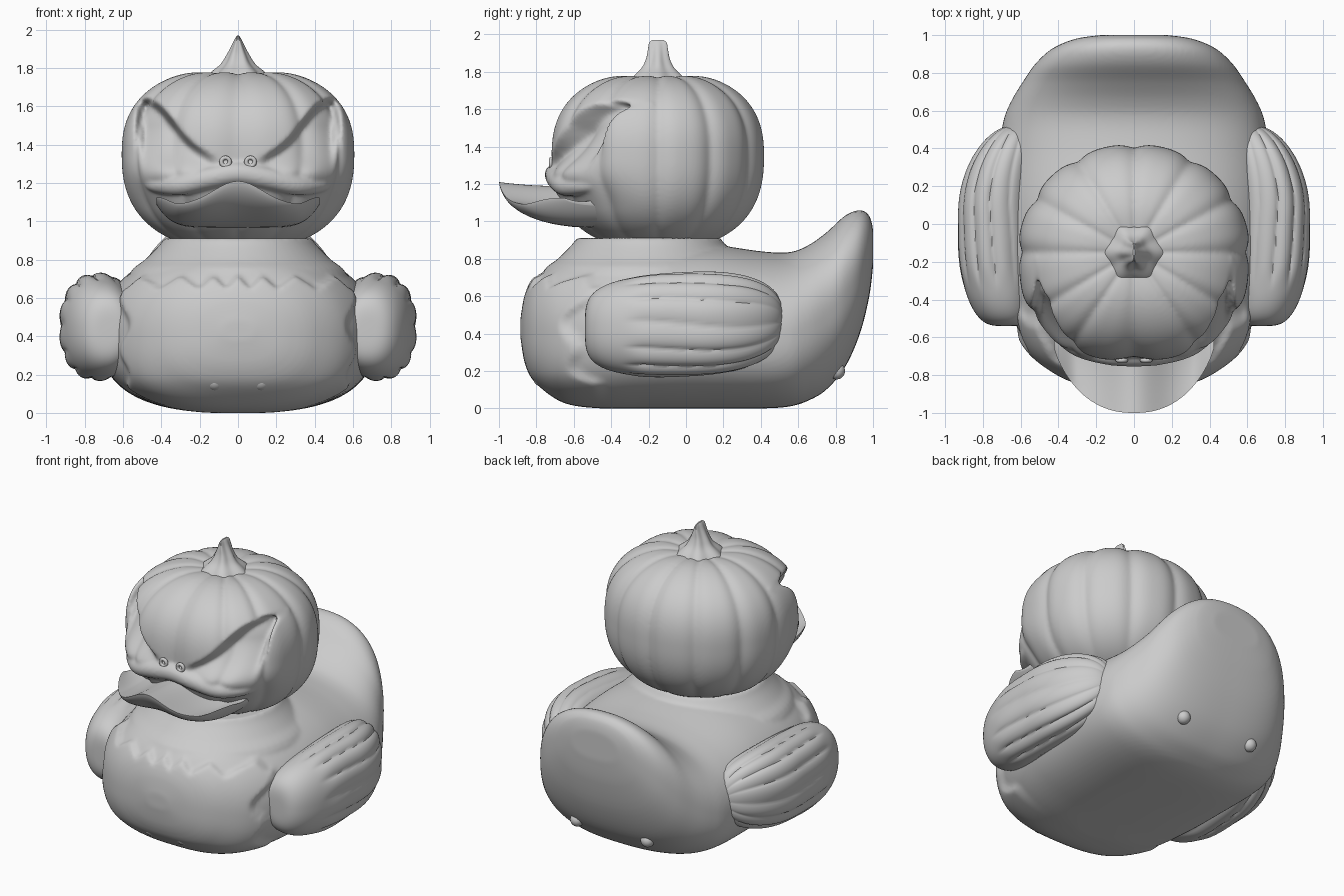
import bpy, bmesh, math
from math import sin, cos, pi
from mathutils import Vector

cube = bpy.data.objects.get("Cube")
if cube:
    bpy.data.objects.remove(cube, do_unlink=True)

grey = bpy.data.materials.new("matte grey")
grey.use_nodes = True
grey.diffuse_color = (0.6, 0.6, 0.6, 1)
grey.node_tree.nodes["Principled BSDF"].inputs["Base Color"].default_value = (0.6, 0.6, 0.6, 1)


def spow(v, p):
    return math.copysign(abs(v) ** p, v)


def step(v):
    v = max(0.0, min(1.0, v))
    return v * v * (3 - 2 * v)


def spline(rows, n):
    """Smooth curve of n points through the given rows."""
    rows = [Vector(r) for r in rows]
    out = []
    for k in range(n):
        t = k / (n - 1) * (len(rows) - 1)
        i = min(int(t), len(rows) - 2)
        f = t - i
        a, b = rows[i], rows[i + 1]
        ta = (b - rows[max(i - 1, 0)]) / 2
        tb = (rows[min(i + 2, len(rows) - 1)] - a) / 2
        out.append(a * (2*f**3 - 3*f*f + 1) + ta * (f**3 - 2*f*f + f)
                   + b * (3*f*f - 2*f**3) + tb * (f**3 - f*f))
    return out


def loft(bm, rings):
    """Skin closed rings and cap both ends."""
    vs = [[bm.verts.new(p) for p in r] for r in rings]
    n = len(vs[0])
    for a, b in zip(vs, vs[1:]):
        for i in range(n):
            j = (i + 1) % n
            bm.faces.new((a[i], a[j], b[j], b[i]))
    bm.faces.new(vs[0])
    bm.faces.new(vs[-1])


def finish(name, bm, mirror=False):
    bmesh.ops.recalc_face_normals(bm, faces=bm.faces[:])
    me = bpy.data.meshes.new(name)
    bm.to_mesh(me)
    bm.free()
    me.materials.append(grey)
    ob = bpy.data.objects.new(name, me)
    bpy.context.collection.objects.link(ob)
    bpy.ops.object.select_all(action="DESELECT")
    ob.select_set(True)
    bpy.context.view_layer.objects.active = ob
    bpy.ops.object.shade_smooth_by_angle(angle=math.radians(50))
    if mirror:
        ob.modifiers.new("Mirror", "MIRROR")
    return ob


def fuse(ob, voxel, rounds):
    """Melt overlapping shells into one soft skin."""
    melt = ob.modifiers.new("Fuse", "REMESH")
    melt.mode, melt.voxel_size, melt.use_smooth_shade = "VOXEL", voxel, True
    soft = ob.modifiers.new("Soften", "SMOOTH")
    soft.factor, soft.iterations = .5, rounds


def angles(n):
    return [2 * pi * i / n for i in range(n)]


# Body: cross-sections along y (y, bottom, top, half width), with a raised feather bib
sections = [(-.855, .38, .48, .08), (-.83, .24, .61, .25), (-.77, .13, .72, .4),
            (-.65, .03, .81, .55), (-.45, 0, .86, .66), (-.2, 0, .88, .71),
            (.1, 0, .88, .72), (.4, 0, .84, .71), (.55, .01, .835, .69),
            (.65, .04, .87, .65), (.75, .1, .94, .59), (.85, .22, 1.03, .52),
            (.93, .4, 1.06, .43), (.98, .6, 1.03, .31), (1, .76, .96, .18)]


def bib(p):
    zig = abs((p.x * 6.5 + .2 * sin(p.x * 9)) % 1 - .5) * .13
    wave = .025 * sin(p.z * 24)
    inside = (step((.66 + zig - p.z) / .03) * step((.6 + wave - abs(p.x)) / .04)
              * step((-.42 - p.y) / .06) * step(p.z / .2))
    out = (p - Vector((0, -.1, .42))).normalized()
    return p + out * .03 * inside


bm = bmesh.new()
rings = []
for y, lo, hi, w in spline(sections, 120):
    mid = lo + .47 * (hi - lo)
    ring = []
    for a in angles(140):
        s, c = sin(a), cos(a)
        e, h = (.9, hi - mid) if s > 0 else (.76, mid - lo)
        ring.append(bib(Vector((w * spow(c, e), y, max(0, mid + h * spow(s, e))))))
    rings.append(ring)
loft(bm, rings)
# Neck flare, fused into the body
neck = spline([(.5, .62), (.72, .57), (.8, .485), (.87, .415), (.91, .385)], 16)
loft(bm, [[(r * cos(a), -.2 + r * sin(a), z) for a in angles(64)] for z, r in neck])
fuse(finish("body", bm), .014, 3)

# Wings: a rounded front with wavy feather ridges running backwards
bm = bmesh.new()
rings = []
for k in range(1, 80):
    t = -pi / 2 + pi * k / 80
    y = -.01 + .53 * spow(sin(t), .8)
    r = cos(t) ** (.5 if t < 0 else .7)
    fade = step((y + .36) / .15)
    shift = -.1 * (max(0, y - .05) / .45) ** 2 - .05 * (max(0, -.1 - y) / .43) ** 2
    ring = []
    for a in angles(140):
        ridge = abs(sin(6.5 * a + .5 * sin(5 * y))) ** .6 - .7
        f = r * (1 + .08 * fade * ridge * step(cos(a) + .8))
        ring.append((.73 + shift + .2 * f * spow(cos(a), .92), y,
                     .45 + .02 * sin(2 * y) + .275 * f * spow(sin(a), .88)))
    rings.append(ring)
loft(bm, rings)
finish("wings", bm, mirror=True)

# Pumpkin head with twelve ribs and scowling eye hollows
brow = spline([(.04, 1.32), (.15, 1.36), (.26, 1.44), (.34, 1.54), (.41, 1.62),
               (.48, 1.655), (.6, 1.66)], 400)


def brow_height(x):
    return min(brow, key=lambda b: abs(b[0] - x))[1]


def eye_hollow(p):
    x = abs(p.x)
    d = (step((brow_height(x) - p.z) / .06) * step((p.z - 1.2) / .3)
         * step((.545 - x) / .07) * step((x - .07) / .1))
    cheek = .04 * math.exp(-((x - .34) / .15) ** 2 - ((p.z - 1.25) / .07) ** 2)
    return Vector((p.x, p.y + (.12 + .1 * x) * d - cheek, p.z))


bm = bmesh.new()
rings = []
for k in range(1, 140):
    t = -pi / 2 + pi * k / 140
    r = cos(t) ** .82
    ring = []
    for a in angles(264):
        groove = max(0, 1 - math.sqrt(sin(6 * a) ** 2 + .01)) ** 1.8
        e = 1 - .18 * step(-sin(a) * 3) * step((sin(t) + .5) * 2)
        f = r * (1 - .045 * groove)
        z = 1.35 + (.455 if t > 0 else .5) * spow(sin(t), .82) - .015 * groove * max(0, sin(t))
        if t > 0:
            z -= .05 * math.exp(-(r / .3) ** 2)
        p = Vector((.615 * f * spow(cos(a), e), -.15 + .575 * f * spow(sin(a), e), z))
        ring.append(eye_hollow(p) if p.y < -.2 else p)
    rings.append(ring)
loft(bm, rings)

# Upper lip: a tapered roll above the bill, fused into the face
half = [(.47, -.48, 1.2), (.41, -.56, 1.19), (.3, -.645, 1.19), (.15, -.685, 1.225)]
path = half + [(0, -.695, 1.25)] + [(-x, y, z) for x, y, z in reversed(half)]
pts = spline(path, 60)
rings = []
for i, p in enumerate(pts):
    d = (pts[min(i + 1, 59)] - pts[max(i - 1, 0)]).normalized()
    side = d.cross(Vector((0, 0, 1))).normalized()
    up = side.cross(d)
    r = .02 + .04 * abs(sin(pi * i / 59)) ** .5
    rings.append([p + r * (side * cos(a) + up * sin(a)) for a in angles(20)])
loft(bm, rings)
fuse(finish("pumpkin_head", bm), .011, 4)

# Stem: a ribbed flare ending in a thin blade
bm = bmesh.new()
stem = spline([(1.7, .2, .19), (1.77, .14, .14), (1.82, .085, .09), (1.87, .055, .065),
               (1.92, .03, .055), (1.955, .014, .048), (1.97, .005, .03)], 30)
loft(bm, [[(w * cos(a) * (1 + .08 * cos(6 * a)), -.15 + d * sin(a) * (1 + .08 * cos(6 * a)), z)
           for a in angles(60)] for z, w, d in stem])
finish("stem", bm)

# Bill: slices across x, humped in the middle and turned up at the tip
bm = bmesh.new()
rings = []
for k in range(1, 70):
    x = .425 * -cos(pi * k / 70)
    q = abs(x) / .43
    front = -.62 - .38 * (1 - q ** 2.3) ** .7
    top = 1.085 + .125 * math.exp(-(x / .18) ** 2) + .04 * step((abs(x) - .3) / .12)
    low = .965 + .13 * q ** 6
    upper = [(x, -.45 + (front + .45) * i / 14, top - .02 * sin(pi * i / 14)) for i in range(14)]
    under = []
    for i in range(15):
        g = i / 14 * pi / 2
        under.append((x, -.45 + (front + .45) * abs(cos(g)) ** .8,
                      top - (top - low) * sin(g) ** 1.3))
    rings.append(upper + under)
loft(bm, rings)
finish("bill", bm)


def torus(bm, centre, big, small):
    """Ring facing the front."""
    vs = [[bm.verts.new((centre[0] + (big + small * cos(b)) * cos(a), centre[1] + small * sin(b),
                         centre[2] + (big + small * cos(b)) * sin(a)))
           for b in angles(10)] for a in angles(24)]
    for i in range(24):
        for j in range(10):
            bm.faces.new((vs[i][j], vs[i - 1][j], vs[i - 1][j - 1], vs[i][j - 1]))


# Nostrils
bm = bmesh.new()
torus(bm, (.065, -.722, 1.31), .022, .011)
finish("nostrils", bm, mirror=True)

# Small knobs low on the chest and under the tail
for name, spot, size in (("chest_knobs", (.12, -.765, .17), .055),
                         ("tail_knobs", (.27, .805, .2), .045)):
    bm = bmesh.new()
    bmesh.ops.create_uvsphere(bm, u_segments=24, v_segments=14, radius=size)
    bmesh.ops.translate(bm, verts=bm.verts[:], vec=spot)
    finish(name, bm, mirror=True)
